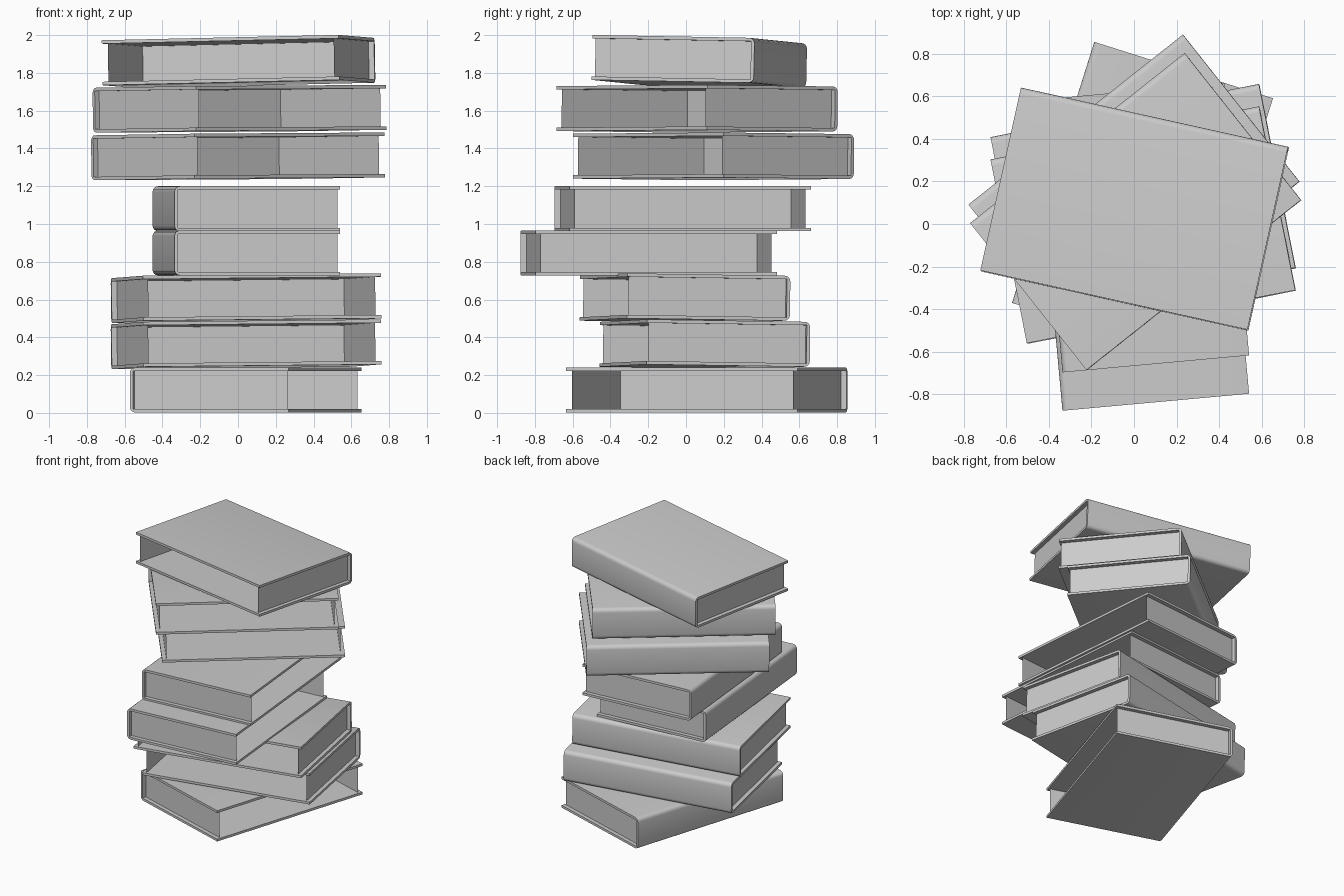
import bpy, bmesh, math
from mathutils import Matrix

cube = bpy.data.objects.get("Cube")
if cube:
    bpy.data.objects.remove(cube, do_unlink=True)

# One plain grey for every part
grey = bpy.data.materials.new("plain grey")
grey.use_nodes = True
colour = (0.6, 0.6, 0.6, 1)
grey.diffuse_color = colour
grey.node_tree.nodes["Principled BSDF"].inputs["Base Color"].default_value = colour

L, D, H = 1.285, 0.88, 0.238      # book length, depth, thickness
BOARD, ROUND, INSET = 0.018, 0.03, 0.03


def make_object(name, bm, matrix):
    bmesh.ops.recalc_face_normals(bm, faces=bm.faces)
    mesh = bpy.data.meshes.new(name)
    bm.to_mesh(mesh)
    bm.free()
    mesh.materials.append(grey)
    obj = bpy.data.objects.new(name, mesh)
    bpy.context.collection.objects.link(obj)
    obj.matrix_world = matrix
    return obj


def cover_profile():
    """C-shaped section: two boards joined by a spine with rounded corners."""
    y, z, r = D / 2, H / 2, ROUND
    points = [(-y, -z)]
    for corner, start in ((-z + r, -90), (z - r, 0)):
        for i in range(5):
            a = math.radians(start + i * 22.5)
            points.append((y - r + r * math.cos(a), corner + r * math.sin(a)))
    points += [(-y, z), (-y, z - BOARD), (y - BOARD, z - BOARD),
               (y - BOARD, -z + BOARD), (-y, -z + BOARD)]
    return points


def add_cover(name, matrix):
    bm = bmesh.new()
    face = bm.faces.new([bm.verts.new((-L / 2, y, z)) for y, z in cover_profile()])
    side = bmesh.ops.extrude_face_region(bm, geom=[face], use_keep_orig=True)
    moved = [g for g in side["geom"] if isinstance(g, bmesh.types.BMVert)]
    bmesh.ops.translate(bm, verts=moved, vec=(L, 0, 0))
    obj = make_object(name, bm, matrix)
    bpy.ops.object.select_all(action='DESELECT')
    obj.select_set(True)
    bpy.context.view_layer.objects.active = obj
    bpy.ops.object.shade_smooth_by_angle(angle=math.radians(35))


def add_page_ends(name, matrix):
    """Thin walls closing the two short ends; the long front edge stays open."""
    bm = bmesh.new()
    front, back, z = -D / 2 + 0.012, D / 2 - BOARD, H / 2 - BOARD
    for x in (-L / 2 + INSET, L / 2 - INSET):
        bm.faces.new([bm.verts.new((x, y, h)) for y, h in
                      ((front, -z), (back, -z), (back, z), (front, z))])
    make_object(name, bm, matrix)


# Stack from the bottom: x, y, z, turn in degrees, lengthwise tilt, spine drop
books = [
    (0.04, 0.11, 0.121, 72.5, 0, 0),
    (0.043, 0.10, 0.363, 11.2, 0.01, 0.015),
    (0.043, -0.005, 0.607, 11.2, 0.01, 0.015),
    (0.044, -0.197, 0.847, 95.2, 0, 0),
    (0.044, -0.017, 1.081, 95.2, 0, 0),
    (0.0, 0.145, 1.358, 38.4, 0.005, 0.01),
    (0.008, 0.058, 1.61, 38.4, 0.005, 0.01),
    (0.003, 0.07, 1.86, -12.5, 0.022, 0.018),
]
for n, (x, y, z, turn, pitch, drop) in enumerate(books, 1):
    place = (Matrix.Translation((x, y, z))
             @ Matrix.Rotation(math.radians(turn), 4, 'Z')
             @ Matrix.Rotation(-pitch, 4, 'Y')
             @ Matrix.Rotation(-drop, 4, 'X'))
    add_cover(f"book_{n}_cover", place)
    add_page_ends(f"book_{n}_page_ends", place)
